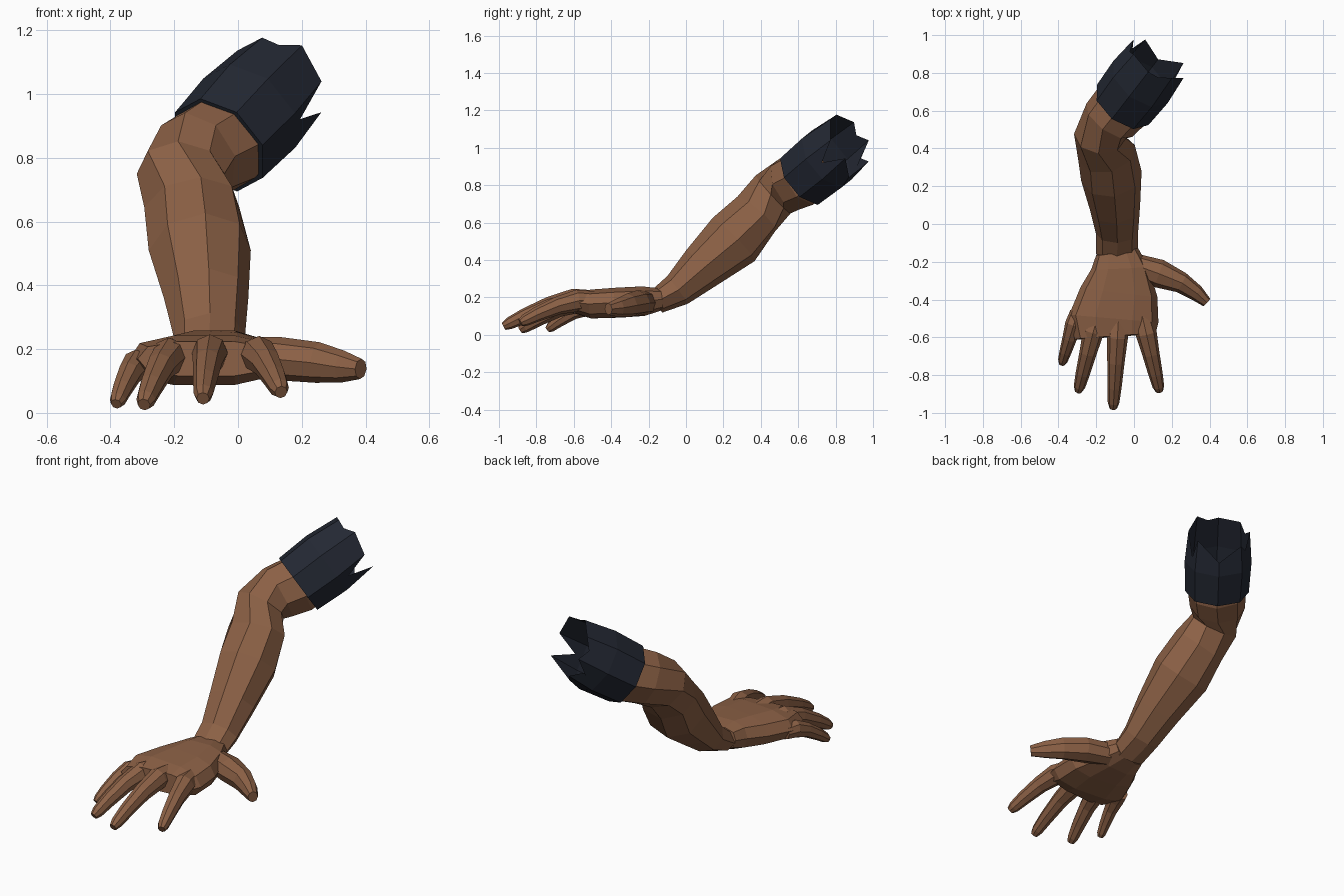
import bpy, bmesh
from math import cos, sin, tau
from mathutils import Vector

if "Cube" in bpy.data.objects:
    bpy.data.objects.remove(bpy.data.objects["Cube"])


def material(name, color):
    m = bpy.data.materials.new(name)
    m.diffuse_color = color
    m.use_nodes = True
    m.node_tree.nodes["Principled BSDF"].inputs["Base Color"].default_value = m.diffuse_color
    return m


skin = material("skin", (0.26, 0.118, 0.06, 1))
cloth = material("cloth", (0.017, 0.021, 0.033, 1))


def ring(c, n, ru, rv, sides, power=1.0):
    """Points of a cross-section around c, square to direction n."""
    n = Vector(n).normalized()
    u = n.cross(Vector((0, 0, 1))).normalized()
    v = u.cross(n)
    pts = []
    for i in range(sides):
        a, b = cos(tau * i / sides), sin(tau * i / sides)
        a = (1 if a > 0 else -1) * abs(a) ** power
        b = (1 if b > 0 else -1) * abs(b) ** power
        pts.append(Vector(c) + u * ru * a + v * rv * b)
    return pts


def finish(bm, name, mat):
    bmesh.ops.recalc_face_normals(bm, faces=bm.faces)
    me = bpy.data.meshes.new(name)
    bm.to_mesh(me)
    bm.free()
    me.materials.append(mat)
    ob = bpy.data.objects.new(name, me)
    bpy.context.collection.objects.link(ob)
    return ob


def bridge(bm, a, b):
    for i in range(len(a)):
        j = (i + 1) % len(a)
        bm.faces.new((a[i], a[j], b[j], b[i]))


def loft(name, stations, sides, power=1.0, caps=(True, True)):
    """Skin a row of (x, y, z, half width, half thickness) stations."""
    cs = [Vector(s[:3]) for s in stations]
    bm = bmesh.new()
    rows = []
    for i, s in enumerate(stations):
        n = cs[min(i + 1, len(cs) - 1)] - cs[max(i - 1, 0)]
        rows.append([bm.verts.new(p) for p in ring(s[:3], n, s[3], s[4], sides, power)])
    for a, b in zip(rows, rows[1:]):
        bridge(bm, a, b)
    for row, cap in ((rows[0], caps[0]), (rows[-1], caps[1])):
        if cap:
            bm.faces.new(row)
    return finish(bm, name, skin)


# Arm: wrist, forearm, elbow, bend into the sleeve
loft("arm", [
    (-0.09, -0.16, 0.175, 0.110, 0.065),
    (-0.09, -0.045, 0.24, 0.112, 0.092),
    (-0.10, 0.085, 0.36, 0.133, 0.125),
    (-0.12, 0.255, 0.51, 0.162, 0.162),
    (-0.145, 0.375, 0.645, 0.155, 0.140),
    (-0.18, 0.465, 0.75, 0.138, 0.138),
    (-0.13, 0.55, 0.805, 0.150, 0.150),
    (-0.06, 0.63, 0.84, 0.158, 0.158),
    (-0.02, 0.68, 0.88, 0.150, 0.150),
], 8, caps=(True, False))

# Palm
loft("palm", [
    (-0.09, -0.145, 0.190, 0.112, 0.062),
    (-0.075, -0.23, 0.180, 0.150, 0.082),
    (-0.08, -0.36, 0.172, 0.205, 0.083),
    (-0.107, -0.50, 0.165, 0.237, 0.080),
    (-0.10, -0.595, 0.170, 0.215, 0.056),
], 10, power=0.75)

# Thumb
loft("thumb", [
    (0.00, -0.215, 0.172, 0.060, 0.065),
    (0.13, -0.262, 0.170, 0.076, 0.068),
    (0.25, -0.310, 0.158, 0.056, 0.064),
    (0.33, -0.365, 0.145, 0.043, 0.050),
    (0.385, -0.415, 0.138, 0.027, 0.032),
], 8)

# Fingers: knuckle point, tip point, base radius
fingers = {
    "little_finger": ((-0.318, -0.53, 0.150), (-0.382, -0.74, 0.028), 0.047),
    "ring_finger": ((-0.215, -0.57, 0.178), (-0.295, -0.885, 0.026), 0.056),
    "middle_finger": ((-0.088, -0.60, 0.188), (-0.110, -0.975, 0.045), 0.056),
    "index_finger": ((0.065, -0.58, 0.183), (0.135, -0.885, 0.065), 0.056),
}
for name, (base, tip, r) in fingers.items():
    st = []
    for t, k in ((-0.3, 0.85), (0, 1), (0.35, 0.82), (0.7, 0.68), (0.92, 0.55), (1, 0.36)):
        x = base[0] + (tip[0] - base[0]) * t
        y = base[1] + (tip[1] - base[1]) * t
        z = base[2] + (tip[2] - base[2]) * max(t, 0) ** 1.4
        st.append((x, y, z, r * k, r * k * 1.05))
    loft(name, st, 8)

# Torn sleeve: open tube with a cuff lip and a jagged far end
start, end = Vector((-0.06, 0.63, 0.84)), Vector((0.13, 0.875, 1.04))
n = (end - start).normalized()
bm = bmesh.new()
rows = []
for t, r in ((0.0, 0.150), (0.0, 0.173), (0.5, 0.182)):
    rows.append([bm.verts.new(p) for p in ring(start.lerp(end, t), n, r, r, 8)])
offsets = (0.0, 0.03, 0.0, 0.0, 0.0, -0.03, -0.11, 0.0)
tips = [bm.verts.new(p + n * o) for p, o in zip(ring(end, n, 0.167, 0.163, 8), offsets)]
for a, b in zip(rows, rows[1:]):
    bridge(bm, a, b)
notches = {7: 0.13, 1: 0.02, 3: 0.04, 4: 0.07}
for i in range(8):
    j = (i + 1) % 8
    face = [rows[-1][i], rows[-1][j], tips[j]]
    if i in notches:
        face.append(bm.verts.new((tips[i].co + tips[j].co) / 2 - n * notches[i]))
    bm.faces.new(face + [tips[i]])
finish(bm, "sleeve", cloth)
